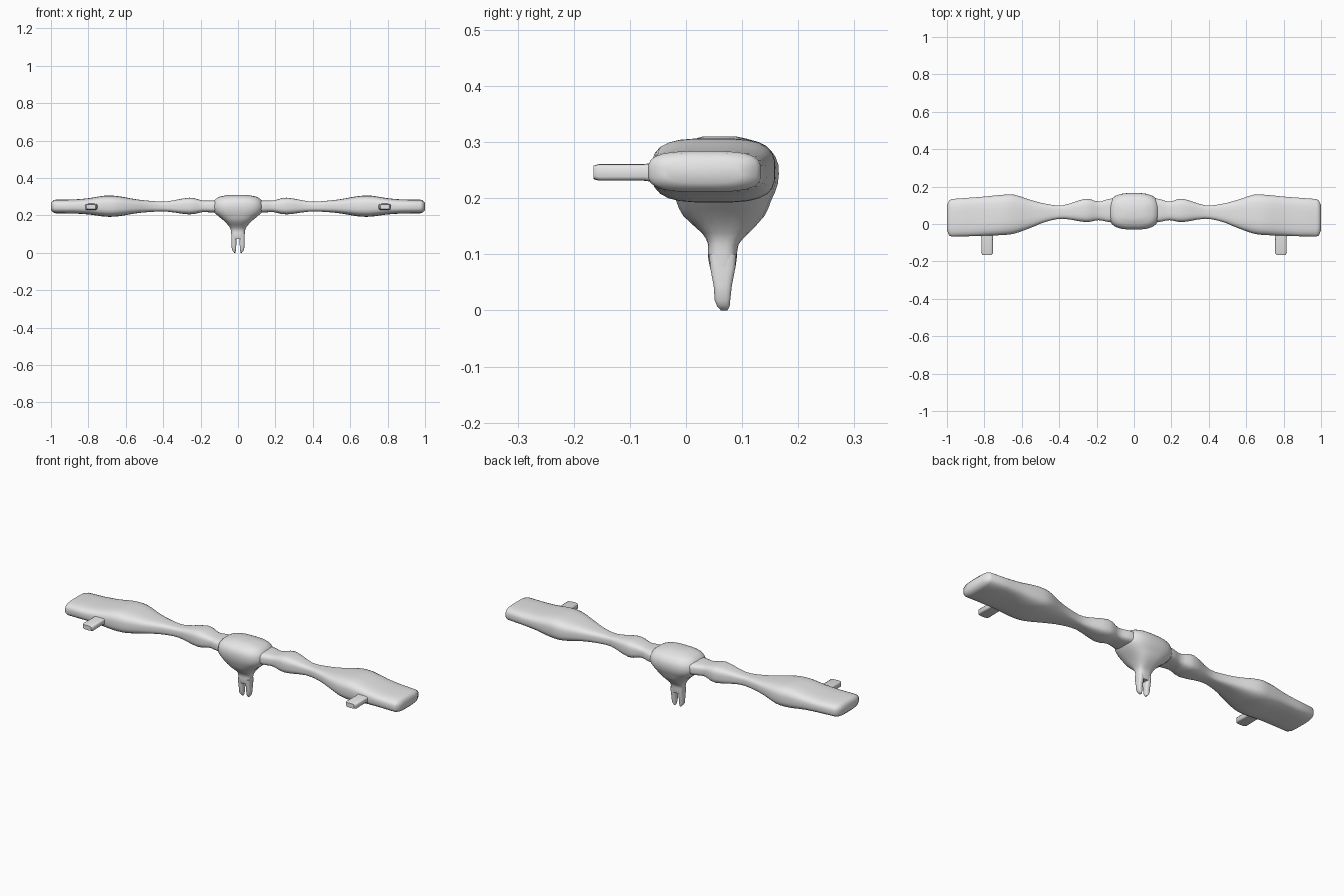
import bpy, bmesh, math

grey = bpy.data.materials.new("light grey")
grey.diffuse_color = (0.8, 0.8, 0.8, 1)


def finish(name, bm, mirror=False, angle=50):
    bmesh.ops.recalc_face_normals(bm, faces=bm.faces)
    me = bpy.data.meshes.new(name)
    bm.to_mesh(me)
    bm.free()
    ob = bpy.data.objects.new(name, me)
    bpy.context.collection.objects.link(ob)
    me.materials.append(grey)
    if mirror:
        mod = ob.modifiers.new("mirror", 'MIRROR')
        mod.use_axis[0] = True
    bpy.ops.object.select_all(action='DESELECT')
    bpy.context.view_layer.objects.active = ob
    ob.select_set(True)
    bpy.ops.object.shade_smooth_by_angle(angle=math.radians(angle))
    return ob


def spline(rows, steps):
    """Smooth the section table (Catmull-Rom between rows)."""
    out = []
    for i in range(len(rows) - 1):
        p0, p1 = rows[max(i - 1, 0)], rows[i]
        p2, p3 = rows[i + 1], rows[min(i + 2, len(rows) - 1)]
        for s in range(steps):
            t = s / steps
            out.append([0.5 * (2 * b + (c - a) * t + (2 * a - 5 * b + 4 * c - d) * t * t
                               + (3 * b - a - 3 * c + d) * t ** 3)
                        for a, b, c, d in zip(p0, p1, p2, p3)])
    return out + [list(rows[-1])]


def loft(rows, axis, power, n=24):
    """Rows are position, low/high of first cross axis, low/high of second."""
    bm = bmesh.new()
    rings = []
    for p, a0, a1, b0, b1 in rows:
        ring = []
        for k in range(n):
            t = 2 * math.pi * (k + 0.5) / n
            c, s = math.cos(t), math.sin(t)
            a = (a0 + a1) / 2 + (a1 - a0) / 2 * math.copysign(abs(c) ** (2 / power), c)
            b = (b0 + b1) / 2 + (b1 - b0) / 2 * math.copysign(abs(s) ** (2 / power), s)
            co = {'x': (p, a, b), 'y': (a, p, b), 'z': (a, b, p)}[axis]
            ring.append(bm.verts.new(co))
        rings.append(ring)
    for r, q in zip(rings, rings[1:]):
        for k in range(n):
            bm.faces.new((r[k], r[(k + 1) % n], q[(k + 1) % n], q[k]))
    bm.faces.new(rings[0])
    bm.faces.new(rings[-1])
    return bm


# Arms: x, y low/high, z low/high
arm = [(0.06, 0.01, 0.14, 0.215, 0.28),
       (0.13, 0.01, 0.135, 0.215, 0.28),
       (0.19, 0.02, 0.12, 0.217, 0.28),
       (0.26, 0.01, 0.135, 0.205, 0.295),
       (0.38, 0.028, 0.10, 0.22, 0.275),
       (0.47, 0.012, 0.108, 0.218, 0.278),
       (0.55, -0.02, 0.128, 0.21, 0.287),
       (0.64, -0.052, 0.157, 0.195, 0.303),
       (0.71, -0.06, 0.156, 0.193, 0.306),
       (0.80, -0.063, 0.147, 0.205, 0.292),
       (0.88, -0.066, 0.141, 0.21, 0.285)]
tip = [(0.975, -0.068, 0.134, 0.211, 0.284),
       (0.988, -0.062, 0.127, 0.215, 0.281),
       (1.0, -0.035, 0.10, 0.227, 0.268)]
finish("arm", loft(spline(arm, 3) + tip, 'x', 3.3), True)

# Front pegs: y, x low/high, z low/high
peg = [(-0.03, 0.745, 0.825, 0.225, 0.266),
       (-0.075, 0.755, 0.815, 0.231, 0.261),
       (-0.155, 0.753, 0.817, 0.231, 0.261),
       (-0.165, 0.761, 0.809, 0.234, 0.258)]
finish("peg", loft(peg, 'y', 5, 16), True)

# Central hub with tapering neck: z, x low/high, y low/high
hub = [(0.075, -0.035, 0.035, 0.043, 0.088),
       (0.095, -0.036, 0.036, 0.039, 0.091),
       (0.118, -0.038, 0.038, 0.039, 0.094),
       (0.138, -0.046, 0.046, 0.028, 0.112),
       (0.168, -0.072, 0.072, -0.005, 0.14),
       (0.195, -0.105, 0.105, -0.018, 0.152),
       (0.225, -0.134, 0.134, -0.028, 0.164),
       (0.26, -0.136, 0.136, -0.03, 0.165),
       (0.285, -0.122, 0.122, -0.02, 0.152),
       (0.30, -0.098, 0.098, 0.0, 0.13),
       (0.31, -0.05, 0.05, 0.03, 0.09)]
finish("hub", loft(spline(hub, 2), 'z', 2.9))

# Fork prongs below the neck: z, x low/high, y low/high
prong = [(0.10, 0.009, 0.035, 0.041, 0.09),
         (0.075, 0.009, 0.035, 0.043, 0.088),
         (0.045, 0.009, 0.035, 0.049, 0.082),
         (0.018, 0.010, 0.033, 0.051, 0.079),
         (0.008, 0.012, 0.027, 0.055, 0.078),
         (0.0, 0.014, 0.020, 0.062, 0.074)]
finish("fork_prong", loft(prong, 'z', 3.2, 16), True)
